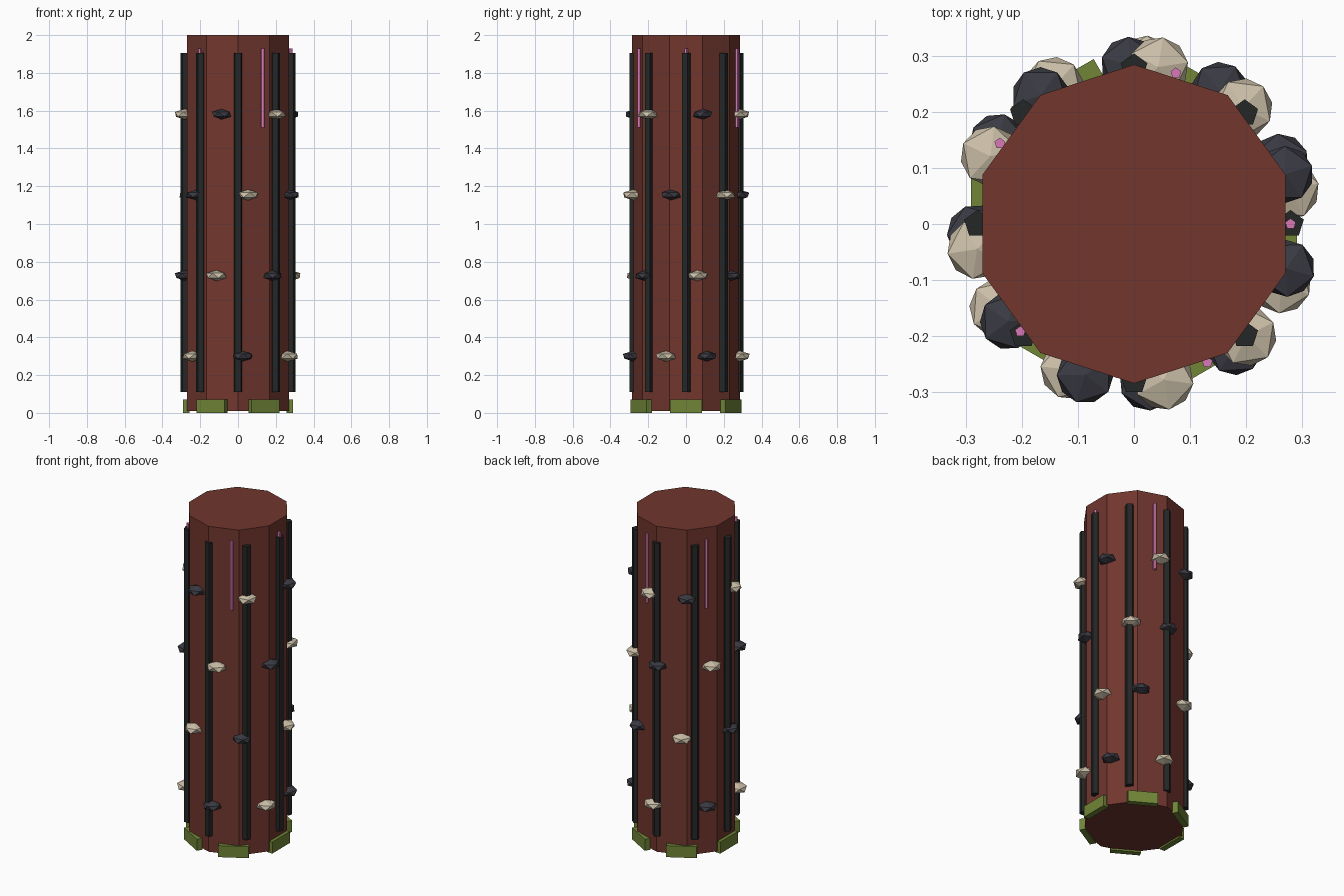
import bpy, math
from math import cos, sin

if "Cube" in bpy.data.objects:
    bpy.data.objects.remove(bpy.data.objects["Cube"])


def material(name, rgb):
    m = bpy.data.materials.new(name)
    m.diffuse_color = (*rgb, 1)
    m.use_nodes = True
    m.node_tree.nodes["Principled BSDF"].inputs["Base Color"].default_value = m.diffuse_color
    return m


BARK = material("red_brown_bark", (0.165, 0.037, 0.027))
GROOVE = material("black_groove", (0.018, 0.020, 0.019))
MOSS = material("moss_green", (0.162, 0.235, 0.038))
PINK = material("pink_streak", (0.70, 0.19, 0.47))
PALE = material("pale_stone", (0.60, 0.52, 0.39))
DARK = material("dark_stone", (0.042, 0.042, 0.056))


def finish(name, mat):
    ob = bpy.context.object
    ob.name = name
    ob.data.materials.append(mat)
    return ob


def prism(name, mat, sides, radius, x, y, z0, z1):
    bpy.ops.mesh.primitive_cylinder_add(vertices=sides, radius=radius, depth=z1 - z0,
                                        location=(x, y, (z0 + z1) / 2))
    return finish(name, mat)


# ten-sided trunk
prism("trunk", BARK, 10, 0.285, 0, 0, 0.01, 2.0)

# eight long dark ridges around the trunk
for i in range(8):
    a = i * math.pi / 4
    prism(f"ridge_{i}", GROOVE, 5, 0.025, 0.28 * cos(a), 0.28 * sin(a), 0.11, 1.905)

# thin pink streaks near the top
for i in range(5):
    a = i * 1.3
    prism(f"streak_{i}", PINK, 5, 0.01, 0.28 * cos(a), 0.28 * sin(a), 1.51, 1.93)

# moss blocks around the base
for i in range(6):
    a = i * math.pi / 3
    bpy.ops.mesh.primitive_cube_add(size=1, location=(0.274 * cos(a), 0.274 * sin(a), 0.035),
                                    rotation=(0, 0, a))
    bpy.context.object.scale = (0.035, 0.17, 0.07)
    finish(f"moss_{i}", MOSS)

# four rings of flattened stones, alternating dark and pale
for row in range(4):
    for k in range(6):
        a = 0.4 + row * 0.6 + k * 1.1
        pale = k % 2 == 1
        r = 0.06 if pale else 0.057
        bpy.ops.mesh.primitive_ico_sphere_add(
            subdivisions=1, radius=r, rotation=(0, 0, a),
            location=(0.284 * cos(a), 0.284 * sin(a), 0.3 + row * 0.427))
        bpy.context.object.scale = (1, 1, 0.48)
        finish(f"stone_{row}_{k}", PALE if pale else DARK)
